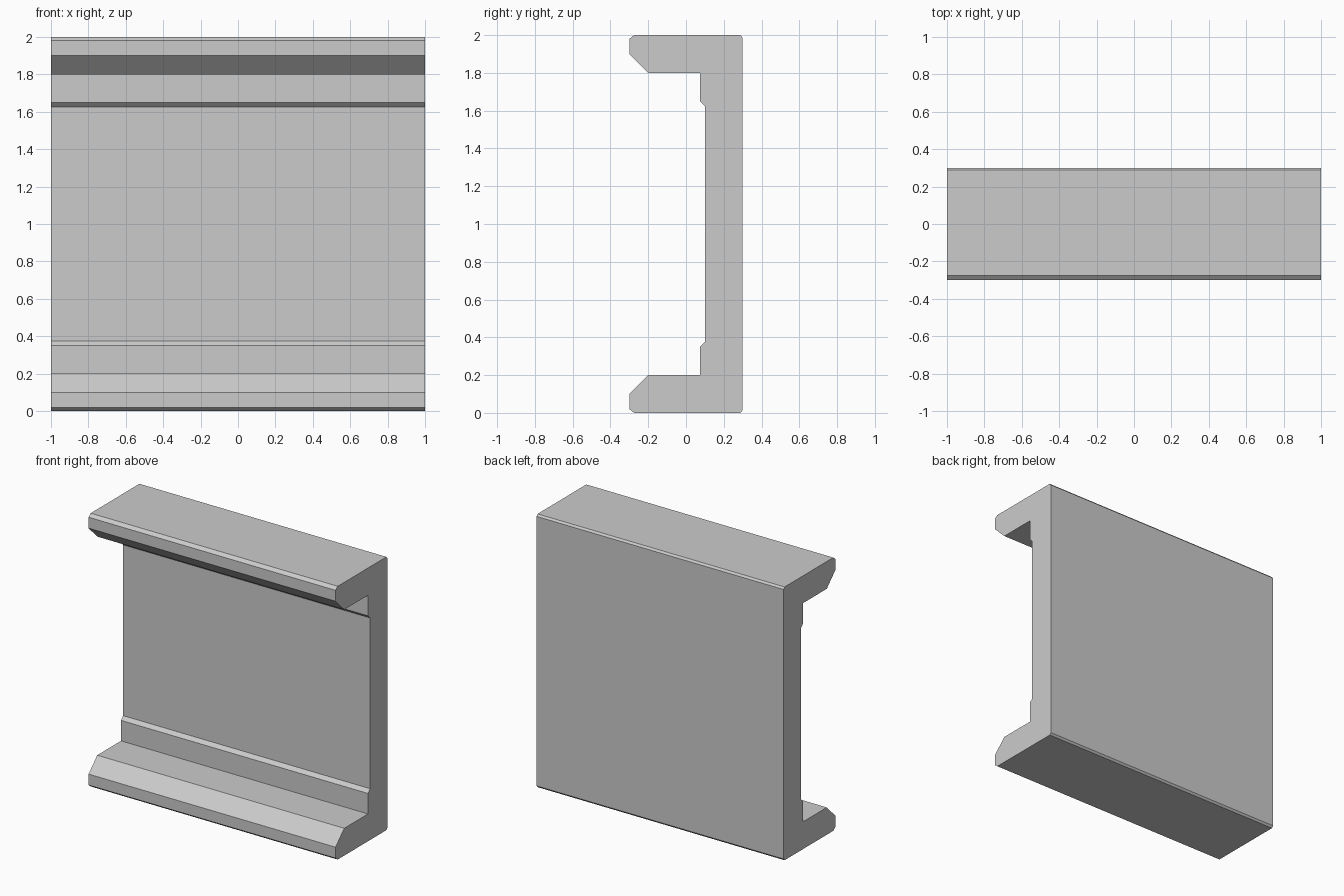
import bpy, bmesh

if "Cube" in bpy.data.objects:
    bpy.data.objects.remove(bpy.data.objects["Cube"])

# Lower half of the channel cross-section (y, z), from inner web round to the back
half = [(0.10, 0.375), (0.075, 0.35), (0.075, 0.20), (-0.20, 0.20), (-0.30, 0.10),
        (-0.30, 0.02), (-0.275, 0.0), (0.288, 0.0), (0.30, 0.014)]

# Mirror about z = 1 for the upper flange
profile = half + [(y, 2.0 - z) for y, z in reversed(half)]

# Extrude the section along x
bm = bmesh.new()
section = bm.faces.new([bm.verts.new((-1.0, y, z)) for y, z in profile])
result = bmesh.ops.extrude_face_region(bm, geom=[section], use_keep_orig=True)
moved = [g for g in result["geom"] if isinstance(g, bmesh.types.BMVert)]
bmesh.ops.translate(bm, verts=moved, vec=(2.0, 0.0, 0.0))
bmesh.ops.recalc_face_normals(bm, faces=bm.faces)

mesh = bpy.data.meshes.new("channel_wall_panel")
bm.to_mesh(mesh)
bm.free()
panel = bpy.data.objects.new("channel_wall_panel", mesh)
bpy.context.collection.objects.link(panel)
